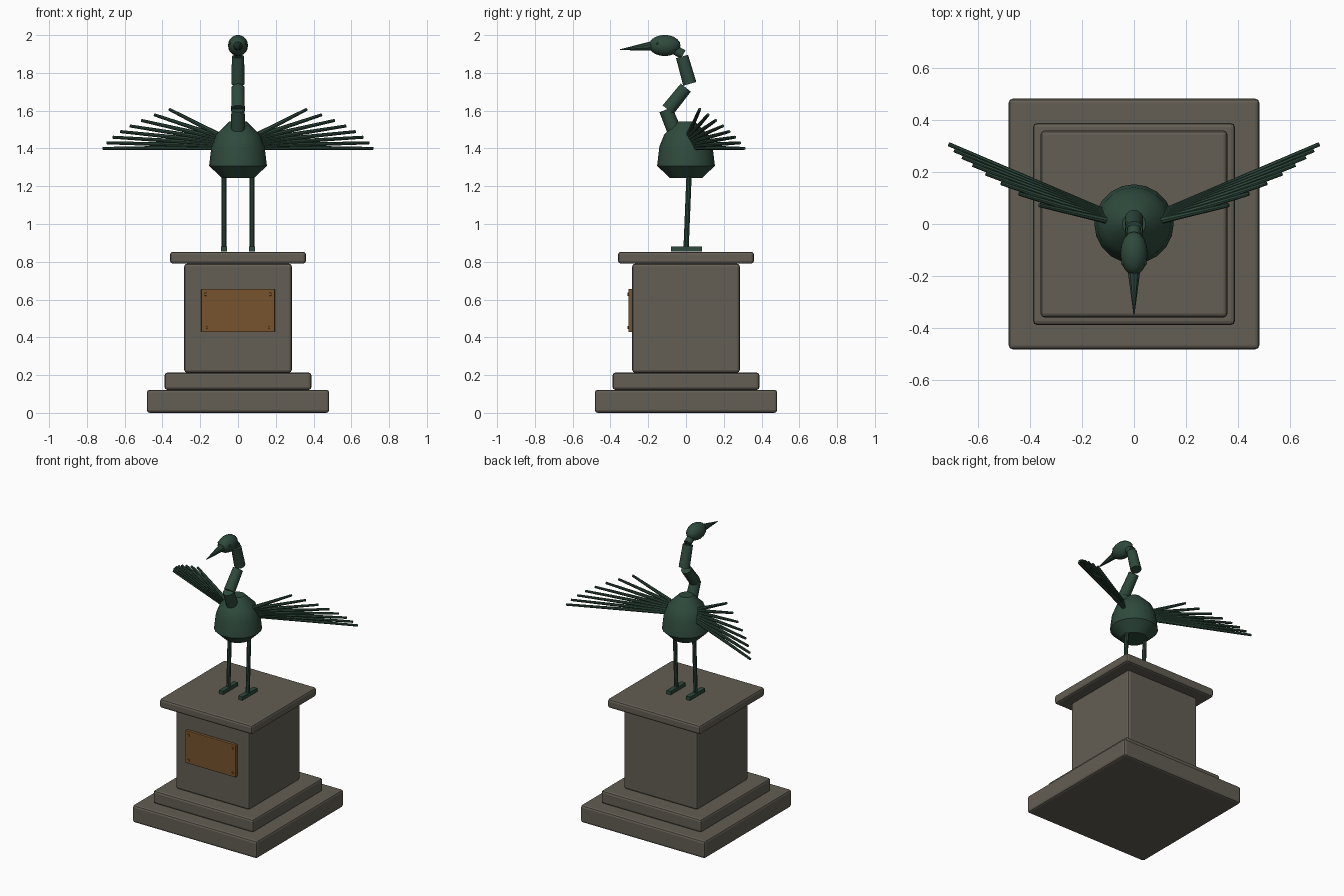
import bpy, bmesh, math
from mathutils import Vector

if "Cube" in bpy.data.objects:
    bpy.data.objects.remove(bpy.data.objects["Cube"])


def material(name, rgb):
    m = bpy.data.materials.new(name)
    m.diffuse_color = (*rgb, 1)
    m.use_nodes = True
    m.node_tree.nodes["Principled BSDF"].inputs["Base Color"].default_value = m.diffuse_color
    return m


STONE = material("grey_stone", (0.125, 0.112, 0.088))
BRONZE = material("green_bronze", (0.028, 0.068, 0.046))
BRASS = material("brown_brass", (0.18, 0.088, 0.026))


def finish(name, mat, smooth=True):
    o = bpy.context.object
    o.name = name
    o.data.materials.append(mat)
    if smooth:
        bpy.ops.object.shade_smooth_by_angle(angle=math.radians(35))
    return o


def box(name, mat, lo, hi, bevel=0.0):
    lo, hi = Vector(lo), Vector(hi)
    bpy.ops.mesh.primitive_cube_add(size=1, location=(lo + hi) / 2)
    o = bpy.context.object
    o.scale = hi - lo
    bpy.ops.object.transform_apply(location=False, rotation=False, scale=True)
    if bevel:
        b = o.modifiers.new("bevel", 'BEVEL')
        b.width, b.segments = bevel, 2
    return finish(name, mat, False)


def rod(name, mat, a, b, r1, r2, sides=12):
    a, b = Vector(a), Vector(b)
    d = b - a
    bpy.ops.mesh.primitive_cone_add(vertices=sides, radius1=r1, radius2=r2,
                                    depth=d.length, location=(a + b) / 2)
    bpy.context.object.rotation_euler = d.to_track_quat('Z', 'Y').to_euler()
    return finish(name, mat)


def ball(name, mat, centre, size, seg=16, rings=10):
    bpy.ops.mesh.primitive_uv_sphere_add(segments=seg, ring_count=rings, radius=1, location=centre)
    bpy.context.object.scale = size
    return finish(name, mat)


# Pedestal: stacked square blocks
for name, h, z0, z1 in (("base_slab", 0.483, 0, 0.122), ("base_step", 0.389, 0.122, 0.213),
                        ("pedestal_shaft", 0.285, 0.213, 0.79), ("pedestal_cap", 0.36, 0.79, 0.853)):
    box(name, STONE, (-h, -h, z0), (h, h, z1), 0.015)

# Plaque with corner rivets
box("plaque", BRASS, (-0.195, -0.305, 0.427), (0.195, -0.283, 0.656), 0.004)
for x in (-0.17, 0.17):
    for z in (0.452, 0.628):
        rod("plaque_rivet", BRASS, (x, -0.30, z), (x, -0.311, z), 0.01, 0.008, 10)

# Body: turned profile
profile = [(0, 1.243), (0.085, 1.243), (0.153, 1.308), (0.141, 1.41),
           (0.115, 1.475), (0.045, 1.543), (0, 1.543)]
bm = bmesh.new()
vs = [bm.verts.new((r, 0, z)) for r, z in profile]
es = [bm.edges.new(p) for p in zip(vs, vs[1:])]
bmesh.ops.spin(bm, geom=vs + es, axis=(0, 0, 1), cent=(0, 0, 0), steps=20, angle=math.tau)
bmesh.ops.remove_doubles(bm, verts=bm.verts, dist=1e-4)
bmesh.ops.recalc_face_normals(bm, faces=bm.faces)
mesh = bpy.data.meshes.new("body")
bm.to_mesh(mesh)
bm.free()
body = bpy.data.objects.new("body", mesh)
bpy.context.collection.objects.link(body)
bpy.ops.object.select_all(action='DESELECT')
bpy.context.view_layer.objects.active = body
body.select_set(True)
finish("body", BRONZE)

# Neck: four bent segments (y, z ends and radii)
for a, b, r1, r2 in (((-0.06, 1.49), (-0.107, 1.605), 0.039, 0.036),
                     ((-0.095, 1.605), (-0.001, 1.722), 0.037, 0.034),
                     ((0.02, 1.742), (-0.021, 1.887), 0.036, 0.033),
                     ((-0.015, 1.897), (-0.09, 1.94), 0.025, 0.025)):
    rod("neck_segment", BRONZE, (0, *a), (0, *b), r1, r2, 14)

# Head, beak and eyes
ball("head", BRONZE, (0, -0.113, 1.945), (0.053, 0.084, 0.056))
rod("beak", BRONZE, (0, -0.175, 1.943), (0, -0.35, 1.923), 0.026, 0.002, 10)

# Paired parts
for s in (-1, 1):
    ball("eye", BRONZE, (s * 0.043, -0.153, 1.957), (0.007,) * 3, 8, 6)
    rod("leg", BRONZE, (s * 0.075, 0.017, 1.28), (s * 0.075, 0, 0.86), 0.014, 0.014, 10)
    box("foot", BRONZE, (s * 0.075 - 0.016, -0.08, 0.855), (s * 0.075 + 0.016, 0.084, 0.88))
    # Wing: fan of feathers, long and level at the bottom, short and raised at the top
    for i in range(8):
        t = i / 7
        tip = (s * (0.715 - 0.12 * t - 0.23 * t * t), 0.308 - 0.15 * t - 0.085 * t * t, 1.40 + 0.208 * t)
        root = (s * 0.11, 0.045 - 0.03 * t, 1.405 + 0.072 * t)
        rod("wing_feather", BRONZE, root, tip, 0.013, 0.008, 8)
